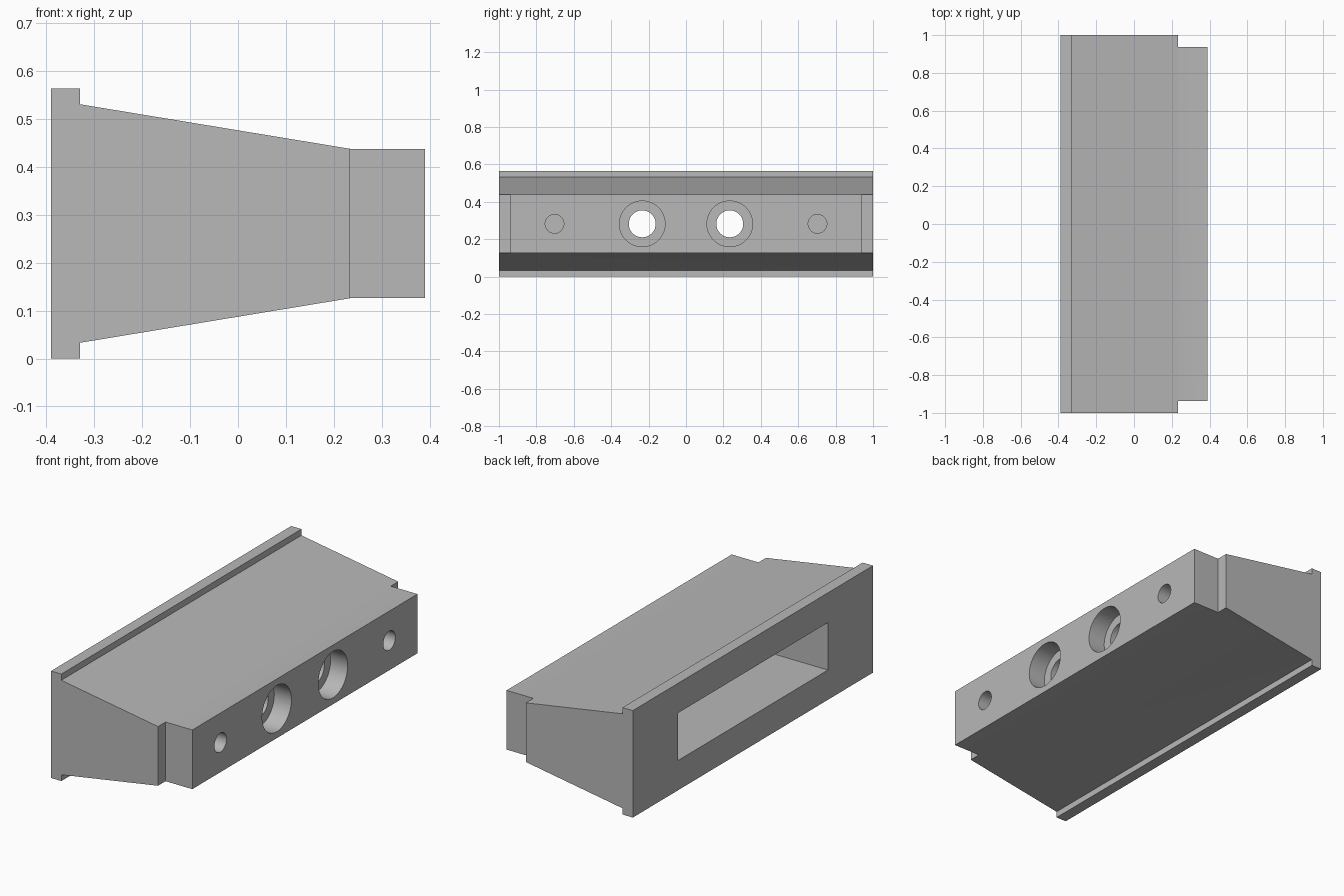
import bpy
import bmesh
from math import pi

default = bpy.data.objects.get("Cube")
if default:
    bpy.data.objects.remove(default, do_unlink=True)

grey = bpy.data.materials.new("plain grey")
grey.use_nodes = True
colour = (0.48, 0.48, 0.48, 1)
grey.diffuse_color = colour
grey.node_tree.nodes["Principled BSDF"].inputs["Base Color"].default_value = colour

X_BACK, X_LIP, X_STEP, X_FACE = -0.39, -0.33, 0.234, 0.39
MID = 0.282          # height of the centre line
cutters = []


def box_cutter(x0, x1, y0, y1, z0, z1):
    bpy.ops.mesh.primitive_cube_add(
        size=1, location=((x0 + x1) / 2, (y0 + y1) / 2, (z0 + z1) / 2))
    obj = bpy.context.object
    obj.scale = (x1 - x0, y1 - y0, z1 - z0)
    cutters.append(obj)


def hole_cutter(y, radius, x0, x1):
    bpy.ops.mesh.primitive_cylinder_add(
        vertices=64, radius=radius, depth=x1 - x0,
        location=((x0 + x1) / 2, y, MID), rotation=(0, pi / 2, 0))
    cutters.append(bpy.context.object)


# Tapered body: half profile mirrored about the centre line, swept along y
half = [(X_BACK, 0.282), (X_LIP, 0.282), (X_LIP, 0.249),
        (X_STEP, 0.156), (X_FACE, 0.156)]
profile = [(x, MID + h) for x, h in half] + [(x, MID - h) for x, h in reversed(half)]
bm = bmesh.new()
face = bm.faces.new([bm.verts.new((x, -1, z)) for x, z in profile])
swept = bmesh.ops.extrude_face_region(bm, geom=[face])
bmesh.ops.translate(bm, vec=(0, 2, 0),
                    verts=[v for v in swept["geom"] if isinstance(v, bmesh.types.BMVert)])
bmesh.ops.recalc_face_normals(bm, faces=bm.faces)
mesh = bpy.data.meshes.new("housing_body")
bm.to_mesh(mesh)
bm.free()
body = bpy.data.objects.new("housing_body", mesh)
bpy.context.collection.objects.link(body)
mesh.materials.append(grey)

# Rectangular pocket in the wide side
box_cutter(X_BACK - 0.1, X_STEP, -0.625, 0.625, MID - 0.125, MID + 0.125)

for side in (-1, 1):
    # Corner notch at each end of the narrow block
    inner, outer = sorted((side * 0.9375, side * 1.1))
    box_cutter(X_STEP, X_FACE + 0.1, inner, outer, -0.1, 0.7)
    # Counterbored through hole and blind screw hole
    hole_cutter(side * 0.234, 0.122, X_FACE - 0.1, X_FACE + 0.1)
    hole_cutter(side * 0.234, 0.072, 0, X_FACE + 0.05)
    hole_cutter(side * 0.703, 0.05, X_FACE - 0.25, X_FACE + 0.1)

# Cut everything, then discard the cutters
for cutter in cutters:
    cutter.hide_render = True
    cutter.data.materials.append(grey)
    cut = body.modifiers.new("cut", "BOOLEAN")
    cut.operation = "DIFFERENCE"
    cut.solver = "EXACT"
    cut.object = cutter
bpy.ops.object.select_all(action="DESELECT")
body.select_set(True)
bpy.context.view_layer.objects.active = body
for name in [m.name for m in body.modifiers]:
    bpy.ops.object.modifier_apply(modifier=name)
for cutter in cutters:
    bpy.data.objects.remove(cutter, do_unlink=True)

bpy.ops.object.shade_smooth_by_angle(angle=pi / 6)
